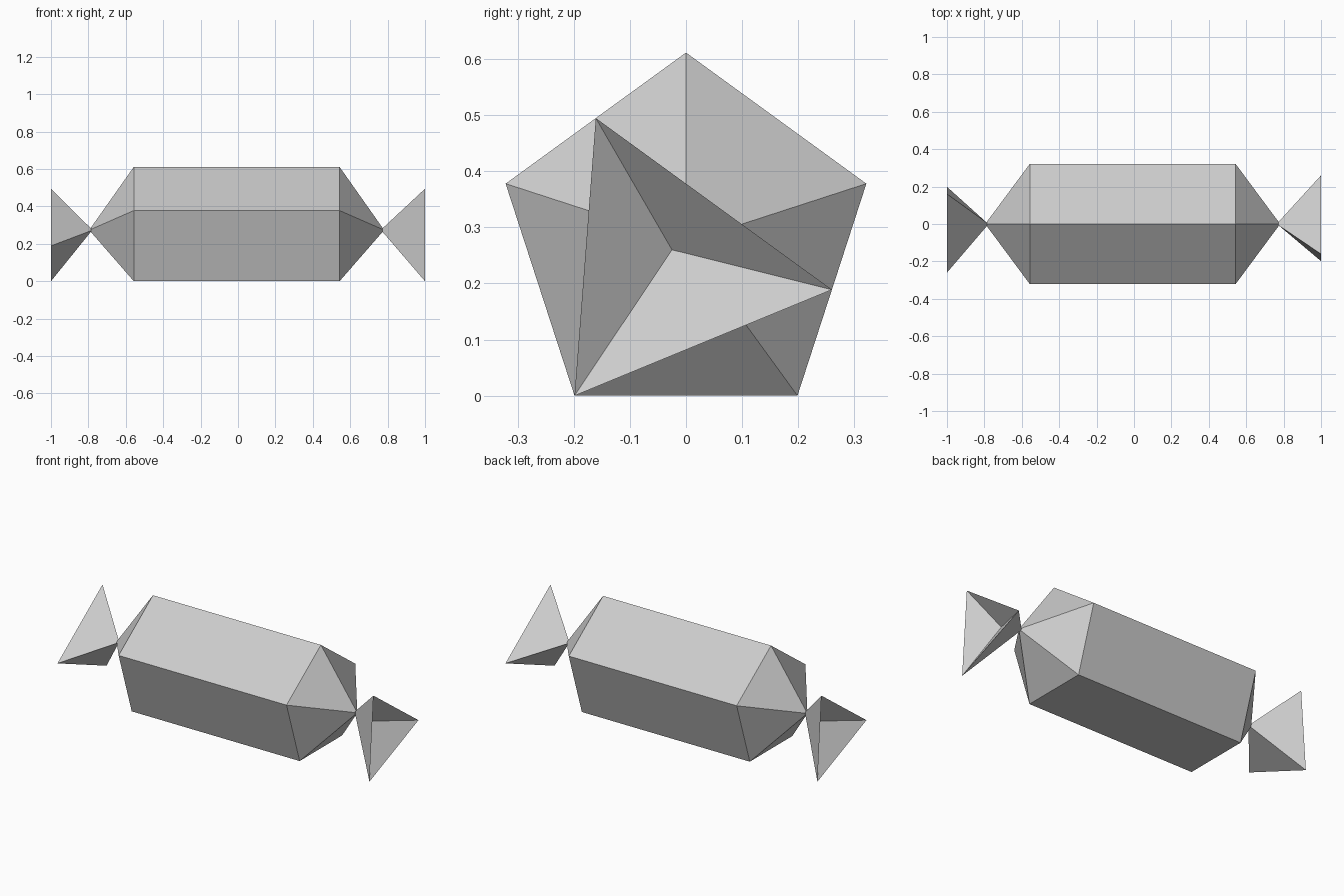
import bpy, bmesh
from math import cos, sin, radians, pi
from mathutils import Matrix

if "Cube" in bpy.data.objects:
    bpy.data.objects.remove(bpy.data.objects["Cube"], do_unlink=True)

R = 0.338                    # circumradius of the five-sided body
APOTHEM = R * cos(pi / 5)
AXIS_Z = APOTHEM             # the body rests on a flat side
NECK_R = 0.012
SHIFT = -0.007               # the body sits slightly off centre

wrapper = bpy.data.materials.new("wrapper_grey")
wrapper.use_nodes = True
colour = (0.6, 0.6, 0.6, 1)
wrapper.diffuse_color = colour
wrapper.node_tree.nodes["Principled BSDF"].inputs["Base Color"].default_value = colour


def ring(bm, x, polar):
    """Vertices around the long axis from (radius, degrees) pairs."""
    return [bm.verts.new((x, r * cos(radians(a)), AXIS_Z + r * sin(radians(a))))
            for r, a in polar]


def bridge(bm, a, b):
    n = len(a)
    for i in range(n):
        j = (i + 1) % n
        bm.faces.new((a[i], a[j], b[j], b[i]))


def finish(bm, name):
    bmesh.ops.recalc_face_normals(bm, faces=bm.faces)
    mesh = bpy.data.meshes.new(name)
    bm.to_mesh(mesh)
    bm.free()
    mesh.materials.append(wrapper)
    obj = bpy.data.objects.new(name, mesh)
    bpy.context.collection.objects.link(obj)
    return obj


# Five-sided body tapering to a thin neck at each end
bm = bmesh.new()
rings = [ring(bm, x + SHIFT, [(r, 90 + 72 * k) for k in range(5)])
         for x, r in ((-0.78, NECK_R), (-0.55, R), (0.55, R), (0.78, NECK_R))]
for a, b in zip(rings, rings[1:]):
    bridge(bm, a, b)
bm.faces.new(rings[0])
bm.faces.new(rings[-1])
finish(bm, "body")


# Three-cornered twisted ends, each hollowed by an inward point
def twist(name, neck_x, turn):
    bm = bmesh.new()
    corners = [(APOTHEM, 126), (R, 234), (APOTHEM, 342)]
    neck = ring(bm, neck_x, [(NECK_R, a) for _, a in corners])
    rim = ring(bm, 1.0, corners)
    bridge(bm, neck, rim)
    bm.faces.new(neck)
    hollow = bm.verts.new((0.88, -0.025, 0.26))
    for i in range(3):
        bm.faces.new((rim[i], rim[(i + 1) % 3], hollow))
    bmesh.ops.transform(bm, matrix=Matrix.Rotation(turn, 4, "Z"), verts=bm.verts)
    finish(bm, name)


twist("left_twist", 0.78 + SHIFT, 0)
twist("right_twist", 0.78 - SHIFT, pi)
